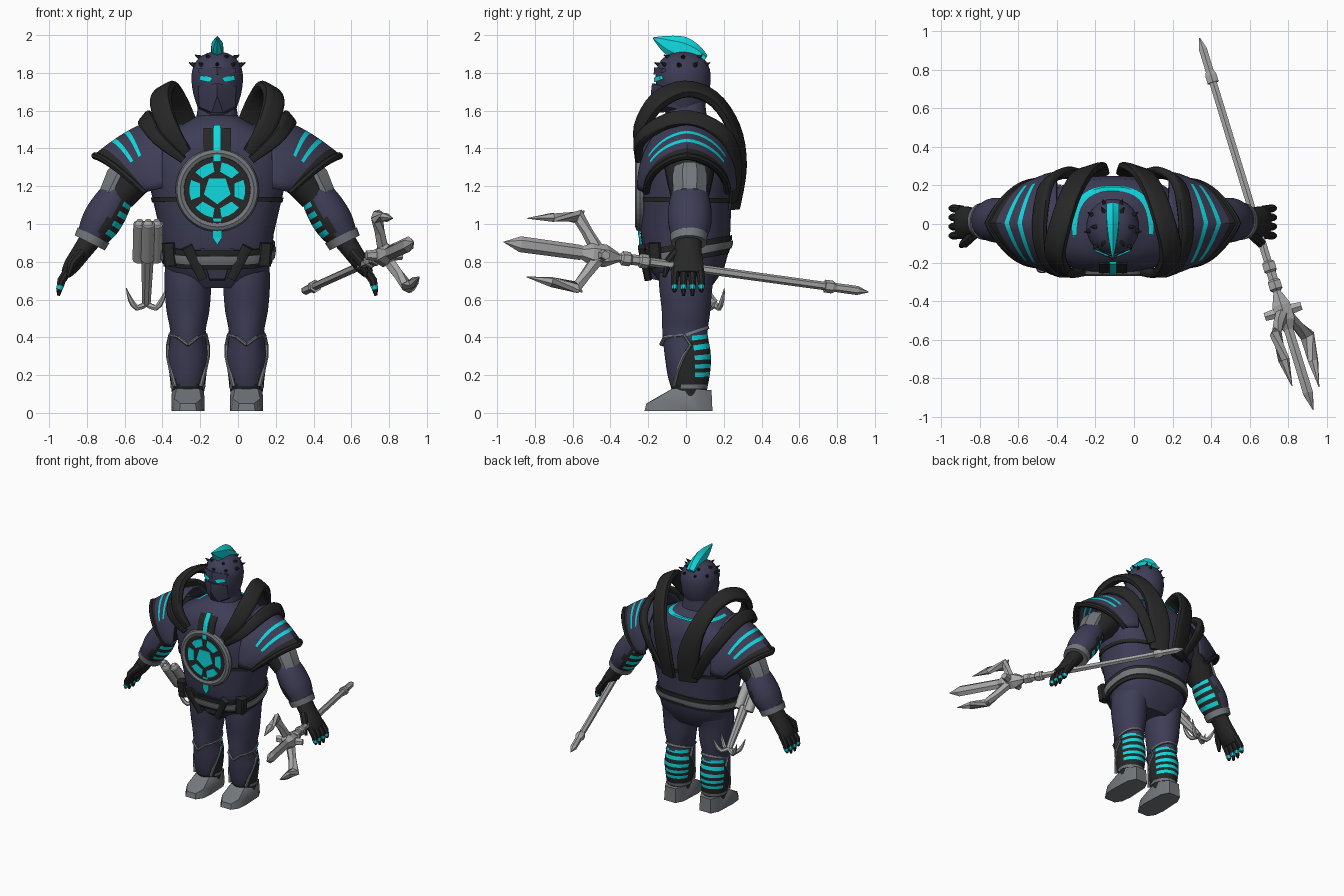
import bpy, bmesh, math
from mathutils import Vector as V

if "Cube" in bpy.data.objects:
    bpy.data.objects.remove(bpy.data.objects["Cube"])

CX = -0.11  # body centre line


def material(name, rgb):
    m = bpy.data.materials.new(name)
    m.diffuse_color = (*rgb, 1)
    m.use_nodes = True
    m.node_tree.nodes["Principled BSDF"].inputs["Base Color"].default_value = m.diffuse_color
    return m


NAVY = material("navy armour", (0.047, 0.046, 0.092))
BLACK = material("black leather", (0.020, 0.020, 0.020))
TEAL = material("glowing teal", (0.005, 0.69, 0.74))
GREY = material("steel grey", (0.17, 0.185, 0.20))
LIGHT = material("light metal", (0.40, 0.40, 0.40))


def finish(name, bm, mats, smooth=40):
    bmesh.ops.recalc_face_normals(bm, faces=bm.faces)
    me = bpy.data.meshes.new(name)
    bm.to_mesh(me)
    bm.free()
    ob = bpy.data.objects.new(name, me)
    bpy.context.collection.objects.link(ob)
    for m in mats:
        me.materials.append(m)
    bpy.ops.object.select_all(action='DESELECT')
    ob.select_set(True)
    bpy.context.view_layer.objects.active = ob
    bpy.ops.object.shade_smooth_by_angle(angle=math.radians(smooth))
    return ob


def resample(rows, steps):
    out, last = [], len(rows) - 1
    for k in range(steps + 1):
        f = k / steps * last
        i = min(int(f), last - 1)
        t = f - i
        p = [rows[max(0, min(last, i + d))] for d in (-1, 0, 1, 2)]
        out.append([0.5 * (2 * b + (c - a) * t + (2 * a - 5 * b + 4 * c - d) * t * t
                           + (3 * b - a - 3 * c + d) * t ** 3) for a, b, c, d in zip(*p)])
    return out


def sweep(name, rows, mats, n=16, ref=(0, 1, 0), centre=None, power=2, steps=0, paint=None, smooth=40):
    """Loft ellipses along a path; each row is x, y, z, half width, half depth."""
    if steps:
        rows = resample(rows, steps)
    bm, rings = bmesh.new(), []
    pts = [V(r[:3]) for r in rows]
    for i, r in enumerate(rows):
        t = (pts[min(i + 1, len(pts) - 1)] - pts[max(i - 1, 0)]).normalized()
        side = t.cross(pts[i] - V(centre) if centre else V(ref)).normalized()
        nrm = side.cross(t)
        ring = []
        for j in range(n):
            a = 2 * math.pi * (j + 0.5) / n
            c, s = math.cos(a), math.sin(a)
            u = math.copysign(abs(c) ** (2 / power), c) * max(r[3], 0.001)
            w = math.copysign(abs(s) ** (2 / power), s) * max(r[4], 0.001)
            ring.append(bm.verts.new(pts[i] + side * u + nrm * w))
        rings.append(ring)
    for i in range(len(rings) - 1):
        for j in range(n):
            k = (j + 1) % n
            f = bm.faces.new((rings[i][j], rings[i][k], rings[i + 1][k], rings[i + 1][j]))
            if paint:
                c = f.calc_center_median()
                f.material_index = paint(i, c, c - (pts[i] + pts[i + 1]) / 2)
    for ring in (rings[0], rings[-1]):
        bm.faces.new(ring)
    return finish(name, bm, mats, smooth)


def hull(name, pts, mat, smooth=25):
    bm = bmesh.new()
    for p in pts:
        bm.verts.new(p)
    bmesh.ops.convex_hull(bm, input=bm.verts)
    return finish(name, bm, [mat], smooth)


def rod(name, a, b, ra, rb, mat, n=8, ref=(1, 0, 0)):
    return sweep(name, [(*a, ra, ra), (*b, rb, rb)], [mat], n, ref)


# torso: height, half width, front, back
TORSO = [(.66, .17, -.11, .13), (.75, .27, -.18, .2), (.85, .29, -.225, .23), (.95, .30, -.24, .235),
         (1.1, .335, -.25, .24), (1.25, .37, -.255, .25), (1.38, .37, -.25, .25), (1.46, .32, -.23, .235),
         (1.53, .18, -.185, .185), (1.57, .11, -.1, .11), (1.66, .095, -.09, .1)]


def slice_at(z, grow=0):
    for p, q in zip(TORSO, TORSO[1:]):
        if z <= q[0]:
            t = (z - p[0]) / (q[0] - p[0])
            h, f, b = (p[k] + (q[k] - p[k]) * t for k in (1, 2, 3))
            return (CX, (f + b) / 2, z, h + grow, (b - f) / 2 + grow)


def band(name, z0, z1, grow, mat, tilt=0):
    zs = [z0] + [r[0] for r in TORSO if z0 < r[0] < z1] + [z1]
    ob = sweep(name, [slice_at(z, grow) for z in zs], [mat], 40, power=2.5)
    for v in ob.data.vertices:
        v.co.z += tilt * v.co.y


band("torso", .66, 1.66, 0, NAVY)
band("belt", .80, .90, .012, BLACK, .12)
band("belt_inlay", .825, .87, .020, GREY, .12)
band("rib_strap", 1.115, 1.14, .008, BLACK)
band("collar_glow", 1.517, 1.527, .006, TEAL)


def chest_strip(name, z0, z1, half, out, mat):
    zs = [z0 + (z1 - z0) * k / 6 for k in range(7)]
    rows = [(CX, slice_at(z)[1] - slice_at(z)[4] - out, z, half, .006) for z in zs]
    sweep(name, rows, [mat], 8, power=5)


chest_strip("collar_panel", 1.36, 1.505, .075, .002, BLACK)
chest_strip("chest_stripe", 1.33, 1.52, .019, .010, TEAL)
chest_strip("belly_stripe", .93, 1.03, .027, .008, TEAL)
hull("belly_stripe_tip", [(CX + x, y, z) for x, z in ((-.027, .93), (.027, .93), (0, .89)) for y in (-.25, -.232)], TEAL)

# chest emblem
EZ = 1.18
rod("emblem_disc", (CX, -.2, EZ), (CX, -.258, EZ), .20, .195, BLACK, 40)
bpy.ops.mesh.primitive_torus_add(location=(CX, -.243, EZ), rotation=(math.pi / 2, 0, 0), major_radius=.195,
                                 minor_radius=.026, major_segments=40, minor_segments=8)
bpy.context.object.name = "emblem_rim"
bpy.context.object.data.materials.append(GREY)
for k in range(6):
    hull("emblem_segment", [(CX + r * math.cos(a), y, EZ + r * math.sin(a))
                            for a in [math.radians(60 * k + d) for d in (-21, -7, 7, 21)]
                            for r in (.098, .148) for y in (-.256, -.264)], TEAL)
hull("emblem_core", [(CX + .075 * math.sin(a), y, EZ - .075 * math.cos(a))
                     for a in [k * 2 * math.pi / 5 for k in range(5)] for y in (-.256, -.265)], TEAL)

# groin plate
hull("groin_plate", [(CX + s * x, y, z) for s in (-1, 1)
                     for x, y, z in ((.09, -.235, .87), (.04, -.185, .71), (.09, -.15, .87), (.04, -.1, .69))], NAVY)

# head
sweep("head", [(CX, -.015, z, a, b) for z, a, b in ((1.58, .085, .09), (1.66, .12, .13), (1.75, .137, .146),
      (1.82, .132, .142), (1.87, .105, .115), (1.90, .065, .07), (1.915, .01, .01))], [NAVY], 24, steps=14)
hull("face_mask", [(CX + s * x, y, z) for s in (-1, 1) for x, y, z in
     ((0, -.18, 1.745), (0, -.187, 1.68), (.03, -.14, 1.59), (.1, -.125, 1.73), (.095, -.1, 1.62),
      (.13, 0, 1.72), (.1, 0, 1.6))], NAVY)
hull("brow", [(CX + s * x, y, z) for s in (-1, 1) for x, y, z in
     ((0, -.172, 1.79), (0, -.168, 1.83), (.1, -.128, 1.80), (.1, -.125, 1.825), (.1, -.09, 1.815))], NAVY)
sweep("crest", [(CX, .10, 1.87, .038, .025), (CX, .05, 1.90, .038, .05), (CX, -.02, 1.925, .034, .068),
                (CX, -.09, 1.948, .024, .052), (CX, -.14, 1.97, .013, .026), (CX, -.175, 1.985, .004, .003)],
      [TEAL], 6, ref=(0, .3, 1), steps=10, smooth=20)
for cnt, z, r in ((9, 1.84, .122), (6, 1.88, .088)):
    for k in range(cnt):
        a = 2 * math.pi * (k + .5) / cnt + math.pi / 2
        d = V((math.cos(a), math.sin(a), .5))
        p = V((CX, -.015, z)) + V((d.x, d.y, 0)) * r
        rod("head_spike", p, p + d * .030, .014, .002, BLACK, 6, (0, 0, 1))


def pauldron(s):
    bm, grid = bmesh.new(), []
    nu, nv = 16, 24
    for i in range(nu + 1):
        u = i / nu
        row = []
        for j in range(nv + 1):
            th = (j / nv * 2 - 1) * math.pi / 2
            c, bulge = math.cos(th), .025 * math.sin(math.pi * u)
            peak = .35 * c + .65 * (1 - abs(th) / (math.pi / 2))  # pointed towards the tip
            o = .29 + .09 * u + peak * .265 * u
            z = 1.19 - .02 * u + (c + (peak - c) * .3 * u) * (.37 - .18 * u + bulge)
            row.append(bm.verts.new((CX + s * o, .005 + (.255 - .04 * u + bulge / 2) * math.sin(th), z)))
        grid.append(row)
    for i in range(nu):
        for j in range(nv):
            f = bm.faces.new((grid[i][j], grid[i][j + 1], grid[i + 1][j + 1], grid[i + 1][j]))
            f.material_index = 1 if i >= nu - 2 else 2 if i in (8, 11) and 5 <= j < nv - 5 else 0
    rim = [(*v.co, .02, .022) for v in grid[-1]]
    mod = finish("pauldron", bm, [NAVY, BLACK, TEAL]).modifiers.new("thickness", 'SOLIDIFY')
    mod.thickness = .02
    mod.offset = 0
    sweep("pauldron_rim", rim, [BLACK], 8, centre=(CX, 0, 1.2))


for s in (-1, 1):
    def P(rows):
        return [(CX + s * r[0], *r[1:]) for r in rows]

    pauldron(s)
    hull("eye", P([(x, y, z) for x, y, z in ((.022, -.170, 1.775), (.09, -.140, 1.787), (.097, -.135, 1.762),
         (.04, -.168, 1.750), (.03, -.14, 1.765), (.09, -.11, 1.775))]), TEAL)
    # harness straps
    sweep("harness_strap", P([(.16, -.25, 1.38, .025, .02), (.25, -.245, 1.50, .05, .025), (.30, -.15, 1.65, .06, .03),
          (.27, 0, 1.715, .058, .028), (.22, .15, 1.66, .058, .028), (.16, .255, 1.5, .065, .025),
          (.11, .28, 1.3, .08, .025), (.085, .25, 1.08, .07, .02)]), [BLACK], 12, centre=(CX, 0, 1.25), power=4, steps=28)
    sweep("shoulder_strap", P([(.18, -.25, 1.34, .02, .02), (.31, -.24, 1.45, .035, .025), (.375, -.1, 1.545, .045, .022),
          (.375, .06, 1.55, .048, .022), (.34, .21, 1.46, .045, .025), (.25, .265, 1.3, .04, .02),
          (.15, .25, 1.12, .03, .015)]), [BLACK], 12, centre=(CX, 0, 1.25), power=4, steps=24)
    # belt flaps
    sweep("belt_flap", P([(.16, -.235, .88, .03, .02), (.075, -.2, .71, .025, .02)]), [BLACK], 8, power=5)
    sweep("belt_pouch", P([(.26, -.17, .90, .035, .035), (.25, -.16, .78, .035, .035)]), [BLACK], 8, power=5)

    # arm
    sweep("upper_arm", P([(.32, .02, 1.36, .12, .14), (.42, .02, 1.27, .11, .13), (.52, .02, 1.14, .085, .1)]), [BLACK], 16, steps=6)
    sweep("elbow_guard", P([(.47, .02, 1.29, .08, .085), (.50, .02, 1.24, .10, .10), (.55, .02, 1.15, .085, .095)]), [GREY], 8)
    sweep("forearm", P([(.50, .02, 1.20, .075, .085), (.555, .02, 1.11, .10, .11), (.615, .02, 1.01, .105, .115),
          (.67, .015, .92, .08, .09)]), [NAVY, BLACK, TEAL], 28, steps=24,
          paint=lambda i, c, o: 0 if o.x * s > -.02 or i > 21 else 2 if i % 4 in (1, 2) and o.x * s < -.042 and i < 19 else 1)
    sweep("wrist_cuff", P([(.655, .015, .94, .095, .10), (.675, .015, .90, .09, .095)]), [GREY], 20)
    sweep("glove", P([(.67, .015, .92, .06, .07), (.72, .01, .85, .052, .075), (.77, .01, .78, .045, .085),
          (.80, .01, .735, .03, .08)]), [BLACK], 12, steps=8)
    for k in range(4):
        y = -.055 + .043 * k
        sweep("finger", P([(.785, y, .76, .026, .023), (.825, y * 1.1, .70, .024, .021), (.83, y * 1.1, .675, .021, .019),
              (.836, y * 1.1, .655, .018, .016), (.84, y * 1.1, .62 + .02 * (k % 3 == 0), .008, .008)]), [BLACK, TEAL], 8,
              paint=lambda i, c, o: int(i == 2))
    sweep("thumb", P([(.72, -.05, .85, .028, .028), (.77, -.10, .79, .025, .025), (.79, -.115, .72, .01, .01)]), [BLACK], 8)

    # leg
    sweep("leg", P([(.15, .02, .84, .12, .16), (.155, 0, .70, .125, .145), (.155, 0, .55, .115, .13),
          (.155, -.005, .42, .093, .12), (.155, .01, .30, .106, .122), (.155, .015, .20, .098, .112),
          (.155, .02, .09, .083, .085)]), [NAVY, BLACK, TEAL], 32, steps=54,
          paint=lambda i, c, o: 0 if c.z > .41 or c.y < -.075 + (c.z - .15) * .42 and c.z > .14
          else 2 if .19 < c.z < .41 and i % 4 < 2 and o.y > .04 else 1)
    sweep("ankle_trim", P([(.155, .02, .15, .094, .098), (.155, .02, .13, .092, .094)]), [GREY], 20)
    for q in (-1, 1):
        sweep("shin_trim", P([(.155, -.13, .36, .009, .012), (.155 + q * .05, -.112, .40, .009, .012),
              (.155 + q * .095, -.01, .41, .009, .012), (.155 + q * .104, .025, .36, .009, .012),
              (.155 + q * .105, -.012, .30, .009, .012), (.155 + q * .088, -.045, .22, .009, .012),
              (.155 + q * .068, -.065, .14, .009, .012)]), [GREY], 6, centre=(CX + s * .155, 0, .3))
    sweep("knee_cuff", P([(.155, .01, .425, .097, .116), (.155, .015, .41, .099, .116)]), [GREY], 24)
    hull("boot", P([(.155 + q * x, y, z) for q in (-1, 1) for x, y, z in
         ((.045, -.22, .01), (.08, -.17, .01), (.088, -.09, .01), (.05, .14, .01), (.08, .08, .01), (.04, -.21, .05),
          (.072, -.16, .075), (.088, -.09, .06), (.06, -.07, .13), (.085, -.03, .115), (.08, .07, .125),
          (.045, .135, .12))]), GREY)

# trident
B, T = V((.34, .965, .64)), V((.93, -.965, .905))


def shaft(name, *steps):
    sweep(name, [(*B.lerp(T, t), a, b) for t, a, b in steps], [LIGHT], 6, ref=(0, 0, 1), smooth=15)


shaft("trident_shaft", (.03, .022, .022), (.72, .024, .024))
shaft("trident_butt", (0, .003, .003), (.03, .024, .024), (.09, .024, .024), (.10, .034, .034), (.12, .034, .034))
shaft("trident_collar", (.60, .024, .024), (.605, .038, .038), (.625, .038, .038), (.63, .028, .028),
      (.65, .028, .028), (.655, .038, .038), (.675, .038, .038), (.68, .024, .024))
shaft("trident_hub", (.685, .025, .025), (.72, .055, .06), (.76, .055, .06), (.79, .025, .03))
shaft("trident_centre_prong", (.77, .022, .025), (.79, .028, .04), (.955, .03, .042), (1, .002, .002))
hub, across = B.lerp(T, .735), V((.95, .29, 0))
for q in (-1, 1):
    rod("trident_lug", hub, hub + across * .10 * q, .035, .024, LIGHT, 6, (0, 0, 1))
for corner, tip in (((.735, -.57, 1.04), (.82, -.84, 1.03)), ((.90, -.58, .665), (.96, -.845, .72))):
    c = V(corner)
    m = hub.lerp(c, .6)
    sweep("trident_side_prong", [(*hub, .035, .04), (*m, .03, .03), (*c, .03, .042),
          (*c.lerp(V(tip), .5), .026, .03), (*tip, .002, .002)], [LIGHT], 6, smooth=15)
    rod("trident_barb", c, c + (c - hub) * .15 + V((0, .05, 0)), .026, .003, LIGHT, 6)

# grapple launcher at the hip
top, end = V((-.475, -.19, 1.0)), V((-.485, .15, .58))
for dx, dy in ((-.045, 0), (.045, 0), (0, -.04)):
    o = V((dx, dy, 0))
    rod("launcher_tube", top + o, top.lerp(end, .45) + o, .034, .034, LIGHT, 10)
    rod("launcher_cap", top + o + V((0, -.01, .02)), top + o, .015, .028, LIGHT, 8)
rod("grapple_shaft", top.lerp(end, .4), end, .036, .024, LIGHT, 8)
for k in range(4):
    a = math.pi / 4 + k * math.pi / 2
    d = V((math.cos(a), math.sin(a) * .5, 0))
    sweep("grapple_hook", [(*(end + d * r + V((0, 0, z))), w, w) for r, z, w in
          ((0, 0, .016), (.07, -.025, .016), (.12, .02, .013), (.15, .08, .002))], [LIGHT], 6, ref=(-d.y, d.x, 0), steps=6)
